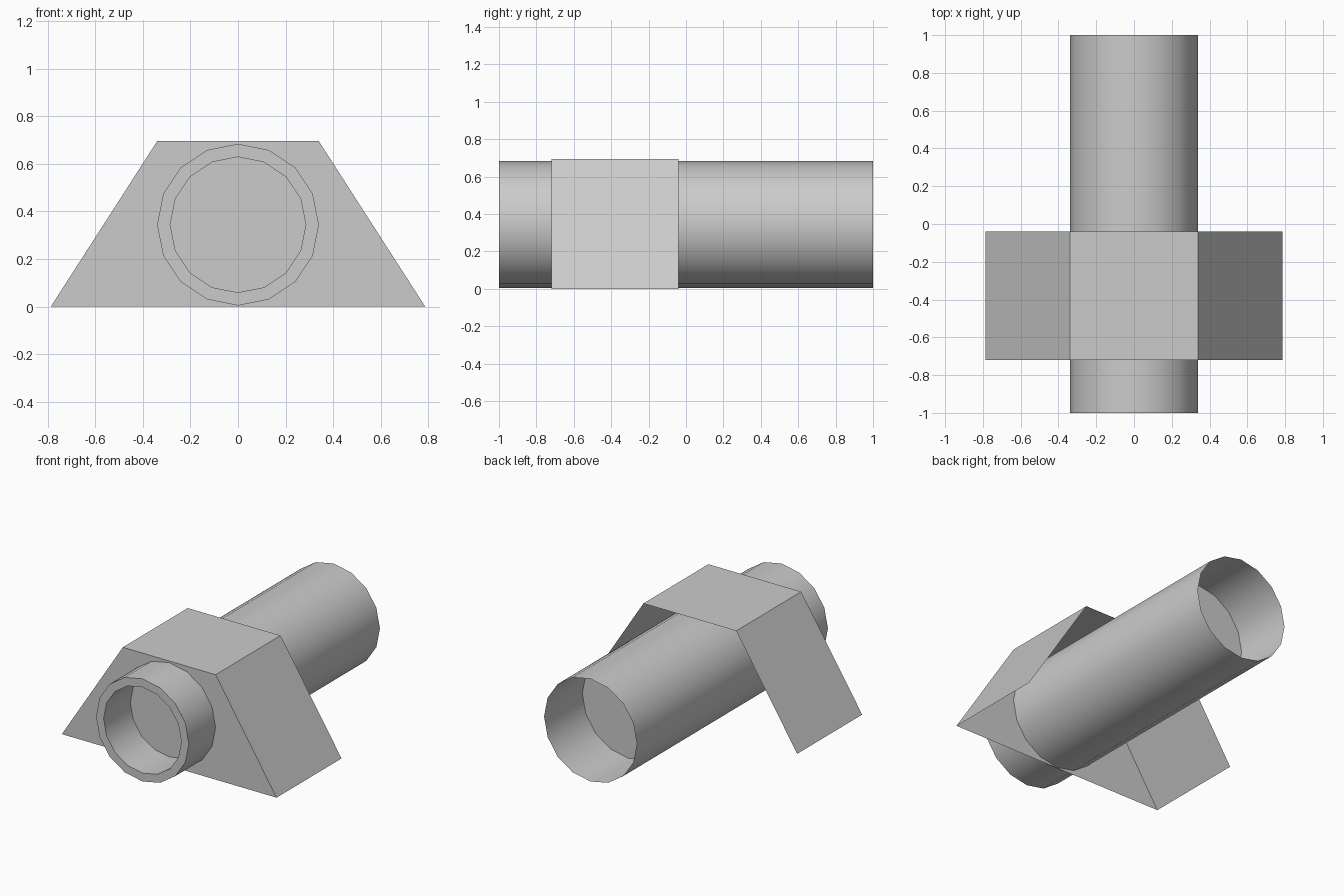
import bpy
from math import sin, cos, pi

if "Cube" in bpy.data.objects:
    bpy.data.objects.remove(bpy.data.objects["Cube"])

SIDES = 16
AXIS_Z = 0.344
R_OUT, R_IN = 0.34, 0.285
PLATE_Y, HOOD_BACK_Y = -0.72, -0.04


def make_object(name, verts, faces, smooth=False):
    mesh = bpy.data.meshes.new(name)
    mesh.from_pydata(verts, [], faces)
    mesh.update()
    obj = bpy.data.objects.new(name, mesh)
    bpy.context.collection.objects.link(obj)
    if smooth:
        bpy.ops.object.select_all(action='DESELECT')
        obj.select_set(True)
        bpy.context.view_layer.objects.active = obj
        bpy.ops.object.shade_smooth_by_angle(angle=pi / 6)
    return obj


def ring(radius, y):
    return [(radius * sin(2 * pi * i / SIDES), y, AXIS_Z + radius * cos(2 * pi * i / SIDES))
            for i in range(SIDES)]


def lathe(name, profile):
    """Turn (radius, y) points around the pipe axis."""
    verts = [v for r, y in profile for v in ring(r, y)]
    faces = []
    for k in range(len(profile) - 1):
        a, b = k * SIDES, (k + 1) * SIDES
        for i in range(SIDES):
            j = (i + 1) % SIDES
            faces.append((a + i, a + j, b + j, b + i))
    return make_object(name, verts, faces, smooth=True)


# Pipe: recessed mouth at the front, rim, long outer wall, open back
lathe("pipe", [(R_IN, PLATE_Y), (R_IN, -1), (R_OUT, -1), (R_OUT, 1)])

# Disc set inside the back end of the pipe
make_object("pipe_inner_cap", ring(R_OUT, 0.6), [tuple(reversed(range(SIDES)))])

# Hood: trapezoid front plate, sloped sides and flat top; open at back and below
outline = [(-0.787, 0), (0.787, 0), (0.34, 0.695), (-0.34, 0.695)]
verts = [(x, y, z) for y in (PLATE_Y, HOOD_BACK_Y) for x, z in outline]
faces = [(0, 1, 2, 3)] + [(i, i + 4, (i + 1) % 4 + 4, (i + 1) % 4)[::-1] for i in (1, 2, 3)]
make_object("hood", verts, faces)
